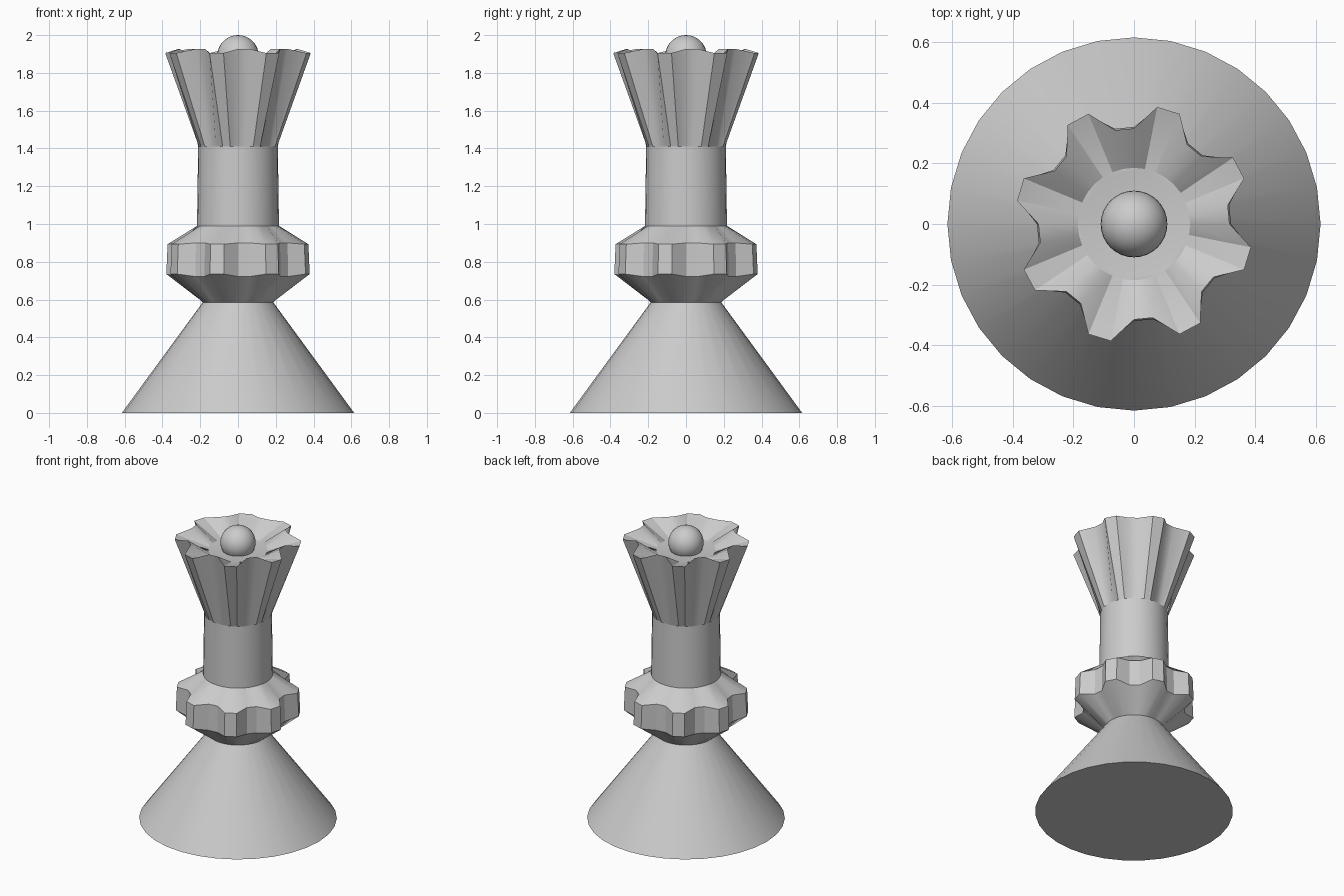
import bpy
import bmesh
from math import sin, cos, tau, radians

SEGMENTS = 32

cube = bpy.data.objects.get("Cube")
if cube:
    bpy.data.objects.remove(cube, do_unlink=True)

grey = bpy.data.materials.new("plain_grey")
grey.use_nodes = True
colour = (0.6, 0.6, 0.6, 1)
grey.diffuse_color = colour
grey.node_tree.nodes["Principled BSDF"].inputs["Base Color"].default_value = colour


def finish(obj):
    """Give an object its colour and smooth the shallow edges."""
    obj.data.materials.append(grey)
    bpy.ops.object.select_all(action='DESELECT')
    obj.select_set(True)
    bpy.context.view_layer.objects.active = obj
    bpy.ops.object.shade_smooth_by_angle(angle=radians(30))


def round_ring(r, z):
    return (r, z, r, z)


def loft(name, rings, cap_start=False, cap_end=False):
    """Join rings of (lobe radius, lobe z, groove radius, groove z).
    Two of every four corners belong to a lobe, two to a groove."""
    bm = bmesh.new()
    loops = []
    for lobe_r, lobe_z, groove_r, groove_z in rings:
        loop = []
        for j in range(SEGMENTS):
            r, z = (lobe_r, lobe_z) if j % 4 >= 2 else (groove_r, groove_z)
            a = tau * j / SEGMENTS
            loop.append(bm.verts.new((r * cos(a), r * sin(a), z)))
        loops.append(loop)
    for low, high in zip(loops, loops[1:]):
        for j in range(SEGMENTS):
            k = (j + 1) % SEGMENTS
            bm.faces.new((low[j], low[k], high[k], high[j]))
    if cap_start:
        bm.faces.new(loops[0][::-1])
    if cap_end:
        bm.faces.new(loops[-1])
    mesh = bpy.data.meshes.new(name)
    bm.to_mesh(mesh)
    bm.free()
    obj = bpy.data.objects.new(name, mesh)
    bpy.context.collection.objects.link(obj)
    finish(obj)


# Rings shared by neighbouring parts
neck = round_ring(0.187, 0.585)
column_foot = round_ring(0.217, 0.99)
column_top = round_ring(0.211, 1.41)

# Flared foot
loft("base", [round_ring(0.615, 0), neck], cap_start=True)

# Lobed collar between foot and column
loft("collar", [neck, (0.387, 0.735, 0.32, 0.722),
                (0.38, 0.893, 0.315, 0.9), column_foot])

# Plain shaft
loft("column", [column_foot, column_top])

# Fluted crown with a sunken floor
loft("crown", [column_top, (0.393, 1.905, 0.315, 1.927),
               round_ring(0.185, 1.84)], cap_end=True)

# Ball resting in the crown
bpy.ops.mesh.primitive_uv_sphere_add(segments=32, ring_count=16, radius=0.11,
                                     location=(0, 0, 1.89))
ball = bpy.context.object
ball.name = "crown_ball"
finish(ball)
